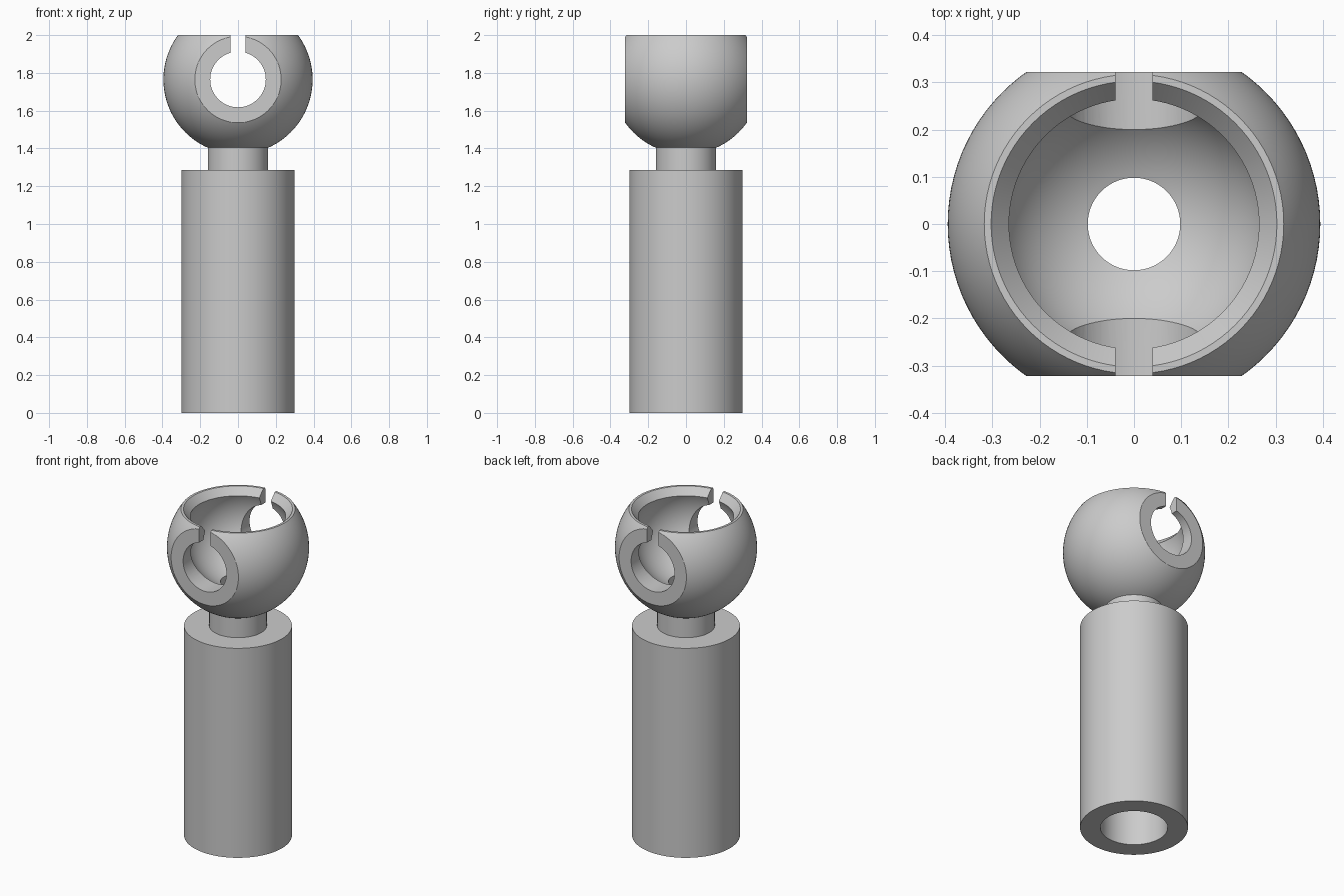
import bpy, bmesh
from math import sin, cos, pi, radians, sqrt, atan2
from mathutils import Matrix

cube = bpy.data.objects.get("Cube")
if cube:
    bpy.data.objects.remove(cube, do_unlink=True)

steel = bpy.data.materials.new("plain grey")
steel.use_nodes = True
grey = (0.6, 0.6, 0.6, 1)
steel.diffuse_color = grey
steel.node_tree.nodes["Principled BSDF"].inputs["Base Color"].default_value = grey

SEGMENTS = 96
BALL_Z, BALL_R = 1.765, 0.395
CAVITY_Z, CAVITY_R = 1.832, 0.293
NECK_R, BORE_R = 0.16, 0.098
FLAT_Y = 0.322


def make_object(name, bm):
    bmesh.ops.recalc_face_normals(bm, faces=bm.faces)
    mesh = bpy.data.meshes.new(name)
    bm.to_mesh(mesh)
    bm.free()
    mesh.materials.append(steel)
    ob = bpy.data.objects.new(name, mesh)
    bpy.context.collection.objects.link(ob)
    return ob


def lathe(name, profile):
    """Revolve a closed (radius, z) profile around the z axis."""
    bm = bmesh.new()
    rings = []
    for i in range(SEGMENTS):
        a = 2 * pi * i / SEGMENTS
        rings.append([bm.verts.new((r * cos(a), r * sin(a), z)) for r, z in profile])
    n = len(profile)
    for i in range(SEGMENTS):
        p, q = rings[i], rings[(i + 1) % SEGMENTS]
        for j in range(n):
            k = (j + 1) % n
            bm.faces.new((p[j], q[j], q[k], p[k]))
    return make_object(name, bm)


def arc(radius, zc, r0, z0, r1, z1, steps):
    """Points on a sphere outline between two (r, z) ends."""
    a, b = atan2(z0 - zc, r0), atan2(z1 - zc, r1)
    angles = [a + (b - a) * i / steps for i in range(steps + 1)]
    return [(radius * cos(t), zc + radius * sin(t)) for t in angles]


def box_cutter(name, size, centre):
    bm = bmesh.new()
    bmesh.ops.create_cube(bm, size=1)
    bmesh.ops.scale(bm, vec=size, verts=bm.verts)
    bmesh.ops.translate(bm, vec=centre, verts=bm.verts)
    return make_object(name, bm)


def cut(target, cutter):
    cutter.hide_render = True
    mod = target.modifiers.new("cut", "BOOLEAN")
    mod.operation = "DIFFERENCE"
    mod.solver = "EXACT"
    mod.object = cutter
    bpy.context.view_layer.objects.active = target
    bpy.ops.object.modifier_apply(modifier=mod.name)
    bpy.data.objects.remove(cutter, do_unlink=True)


# Shank with stepped bore and narrow neck
seam_z = BALL_Z - sqrt(BALL_R ** 2 - NECK_R ** 2)
shank = lathe("shank", [
    (0.187, 0), (0.3, 0), (0.3, 1.285), (NECK_R, 1.285),
    (NECK_R, seam_z), (BORE_R, seam_z), (BORE_R, 1.1), (0.187, 1.1)])

# Ball socket: outer sphere, flat rim, tapered lip, spherical cavity
rim_r = sqrt(BALL_R ** 2 - (2 - BALL_Z) ** 2)
lip_r = 0.265
lip_z = CAVITY_Z + sqrt(CAVITY_R ** 2 - lip_r ** 2)
floor_z = CAVITY_Z - sqrt(CAVITY_R ** 2 - BORE_R ** 2)
outer = arc(BALL_R, BALL_Z, NECK_R, seam_z, rim_r, 2, 40)
inner = arc(CAVITY_R, CAVITY_Z, lip_r, lip_z, BORE_R, floor_z, 36)
socket = lathe("ball_socket", outer + [(0.303, 2)] + inner + [(BORE_R, seam_z)])

# Flats on front and back
for side in (-1, 1):
    cut(socket, box_cutter("flat_cutter", (1, 0.2, 1), (0, side * (FLAT_Y + 0.1), BALL_Z)))

# Cross hole
bm = bmesh.new()
bmesh.ops.create_cone(bm, cap_ends=True, segments=64, radius1=0.147, radius2=0.147,
                      depth=1.2, matrix=Matrix.Translation((0, 0, BALL_Z)) @ Matrix.Rotation(pi / 2, 4, "X"))
cut(socket, make_object("hole_cutter", bm))

# Slot from the rim down into the cross hole
cut(socket, box_cutter("slot_cutter", (0.078, 1.2, 0.4), (0, 0, BALL_Z + 0.25)))

# Smooth curved faces, keep edges sharp
for ob in (shank, socket):
    bpy.ops.object.select_all(action="DESELECT")
    ob.select_set(True)
    bpy.context.view_layer.objects.active = ob
    bpy.ops.object.shade_smooth_by_angle(angle=radians(25))
